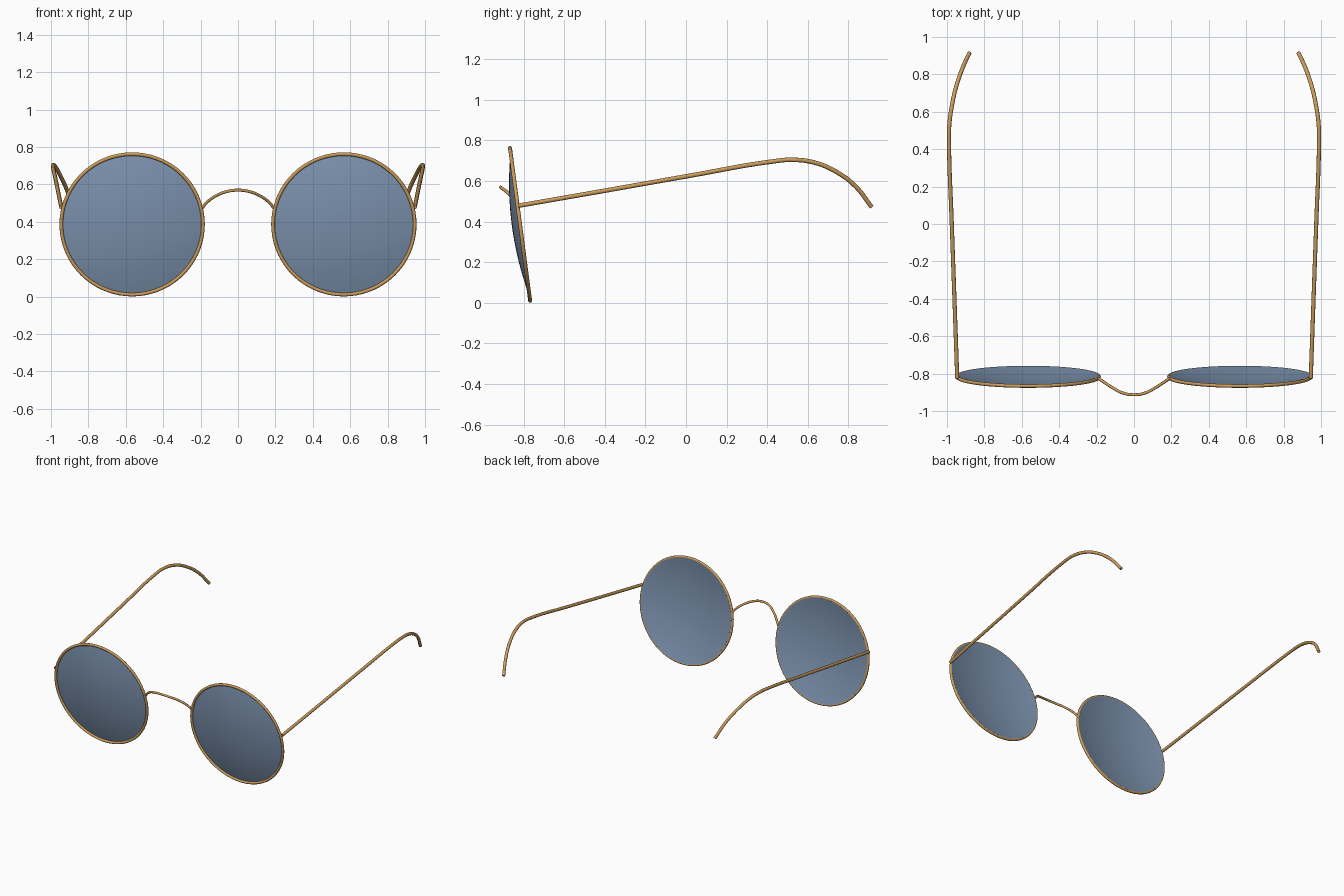
import bpy, bmesh, math
from mathutils import Matrix, Vector

if "Cube" in bpy.data.objects:
    bpy.data.objects.remove(bpy.data.objects["Cube"])


def material(name, rgb):
    m = bpy.data.materials.new(name)
    m.diffuse_color = (*rgb, 1)
    m.use_nodes = True
    m.node_tree.nodes["Principled BSDF"].inputs["Base Color"].default_value = m.diffuse_color
    return m


GOLD = material("gold_metal", (0.60, 0.34, 0.11))
TINT = material("tinted_glass", (0.21, 0.30, 0.44))
TILT = math.radians(7.5)
LENS_X, LENS_Y, LENS_Z = 0.566, -0.817, 0.386
RIM_R, WIRE = 0.379, 0.0095


def wire(name, points, radius):
    """Smooth round wire through the points, turned into a mesh."""
    cu = bpy.data.curves.new(name, 'CURVE')
    cu.dimensions = '3D'
    cu.bevel_depth = radius
    cu.bevel_resolution = 4
    cu.resolution_u = 12
    cu.use_fill_caps = True
    sp = cu.splines.new('BEZIER')
    sp.bezier_points.add(len(points) - 1)
    for bp, p in zip(sp.bezier_points, points):
        bp.co = p
        bp.handle_left_type = bp.handle_right_type = 'AUTO'
    ob = bpy.data.objects.new(name, cu)
    bpy.context.collection.objects.link(ob)
    bpy.ops.object.select_all(action='DESELECT')
    ob.select_set(True)
    bpy.context.view_layer.objects.active = ob
    bpy.ops.object.convert(target='MESH')
    ob = bpy.context.object
    ob.data.materials.clear()
    ob.data.materials.append(GOLD)
    bpy.ops.object.shade_smooth_by_angle(angle=math.radians(50))
    return ob


def lens(name, place):
    """Shallow domed glass, bulging forwards from the back of the rim."""
    r, h, t, n = RIM_R - 0.003, 0.045, 0.005, 10
    big = (r * r + h * h) / (2 * h)

    def depth(x):
        return h - big + math.sqrt(big * big - x * x)
    front = [(r * i / n, depth(r * i / n)) for i in range(n + 1)]
    back = [(x, z - t) for x, z in reversed(front)]
    bm = bmesh.new()
    vs = [bm.verts.new((x, 0, z - 0.004)) for x, z in front + back]
    es = [bm.edges.new(p) for p in zip(vs, vs[1:])]
    bmesh.ops.spin(bm, geom=vs + es, cent=(0, 0, 0), axis=(0, 0, 1),
                   angle=math.tau, steps=64, use_duplicate=False)
    bmesh.ops.remove_doubles(bm, verts=bm.verts, dist=1e-5)
    bmesh.ops.recalc_face_normals(bm, faces=bm.faces)
    me = bpy.data.meshes.new(name)
    bm.to_mesh(me)
    bm.free()
    ob = bpy.data.objects.new(name, me)
    bpy.context.collection.objects.link(ob)
    ob.matrix_world = place
    me.materials.append(TINT)
    bpy.ops.object.select_all(action='DESELECT')
    ob.select_set(True)
    bpy.context.view_layer.objects.active = ob
    bpy.ops.object.shade_smooth_by_angle(angle=math.radians(40))


for side, s in (("left", -1), ("right", 1)):
    # Local z points forwards (-y); the top of the lens leans forwards
    place = (Matrix.Translation((s * LENS_X, LENS_Y, LENS_Z))
             @ Matrix.Rotation(math.radians(90) + TILT, 4, 'X'))

    # Round wire rim
    bpy.ops.mesh.primitive_torus_add(major_radius=RIM_R, minor_radius=WIRE,
                                     major_segments=72, minor_segments=12)
    rim = bpy.context.object
    rim.name = side + "_rim"
    rim.matrix_world = place
    rim.data.materials.append(GOLD)
    bpy.ops.object.shade_smooth()

    # Tinted lens
    lens(side + "_lens", place)

    # Temple arm, straight and then hooked down and inwards behind the ear
    arm = [(0.945, -0.825, 0.478), (0.960, -0.40, 0.552), (0.975, 0.02, 0.626),
           (0.989, 0.42, 0.695), (0.988, 0.52, 0.704), (0.974, 0.63, 0.691),
           (0.949, 0.74, 0.645), (0.916, 0.835, 0.573), (0.880, 0.914, 0.472)]
    wire(side + "_temple_arm", [(s * x, y, z) for x, y, z in arm], 0.011)

# Arched nose bridge
half = [(0.192, -0.825, 0.472), (0.172, -0.838, 0.498),
        (0.115, -0.875, 0.540), (0.058, -0.904, 0.562)]
bridge = [(-x, y, z) for x, y, z in half] + [(0, -0.913, 0.569)] + half[::-1]
wire("nose_bridge", bridge, 0.008)
